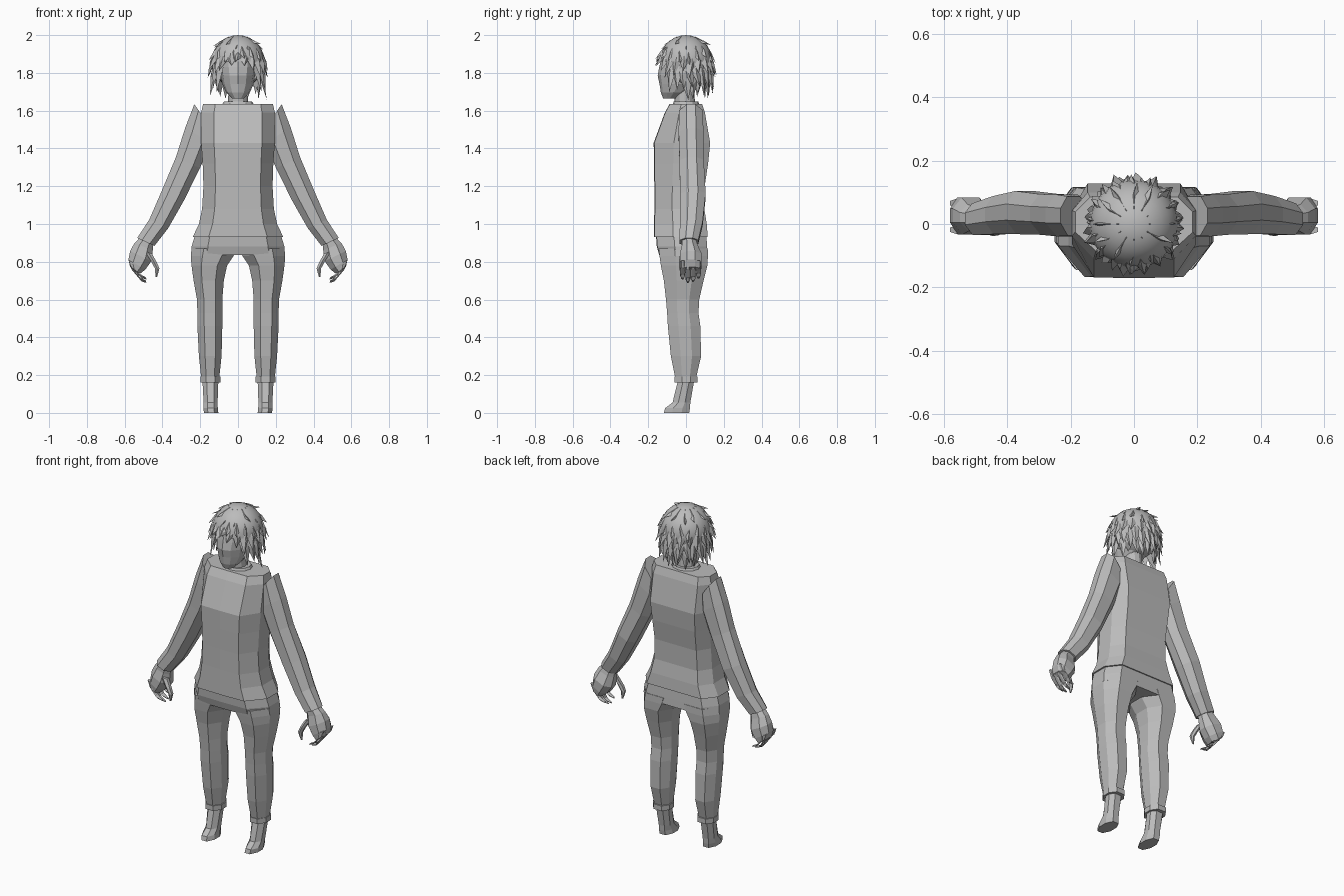
import bpy, bmesh, math, random
from mathutils import Vector

random.seed(4)
grey = bpy.data.materials.new("plain grey")
grey.diffuse_color = (0.5, 0.5, 0.5, 1)

# cross-sections (unit half-width, unit half-depth)
OCT = [(.45, -1), (1, -.35), (1, .4), (.5, 1), (-.5, 1), (-1, .4), (-1, -.35), (-.45, -1)]
BODY = [(0, -1.02), (.65, -1), (1, -.3), (1, .45), (.75, 1), (-.75, 1), (-1, .45), (-1, -.3), (-.65, -1)]
ROUND = [(math.sin(math.radians(a)), -math.cos(math.radians(a))) for a in range(0, 360, 30)]
HEX = [(math.sin(math.radians(a)), -math.cos(math.radians(a))) for a in range(0, 360, 60)]


def finish(name, bm, mirror=False):
    bmesh.ops.recalc_face_normals(bm, faces=bm.faces)
    me = bpy.data.meshes.new(name)
    bm.to_mesh(me)
    bm.free()
    me.materials.append(grey)
    ob = bpy.data.objects.new(name, me)
    bpy.context.collection.objects.link(ob)
    if mirror:
        ob.modifiers.new("mirror", 'MIRROR').use_mirror_merge = False
    return ob


def loft(name, profile, sections, mirror=False):
    """Skin rings given as (x, y, z, half width, half depth, tilt degrees)."""
    bm = bmesh.new()
    rings = []
    for x, y, z, a, b, *t in sections:
        t = math.radians(t[0]) if t else 0
        rings.append([bm.verts.new((x + u * a * math.cos(t), y + v * b, z + u * a * math.sin(t)))
                      for u, v in profile])
    n = len(profile)
    for r, s in zip(rings, rings[1:]):
        for i in range(n):
            bm.faces.new((r[i], r[(i + 1) % n], s[(i + 1) % n], s[i]))
    bm.faces.new(rings[0])
    bm.faces.new(rings[-1])
    return finish(name, bm, mirror)


# shirt body, hips
loft("shirt", BODY, [
    (0, 0, 1.635, .185, .085), (0, -.005, 1.59, .195, .105), (0, -.02, 1.43, .195, .148),
    (0, -.025, 1.32, .187, .142), (0, -.033, 1.2, .183, .132), (0, -.034, 1.08, .19, .131),
    (0, -.028, 1.0, .207, .138), (0, -.026, .93, .24, .141)])
loft("hips", BODY, [(0, -.025, .95, .225, .132), (0, -.02, .88, .246, .132), (0, -.012, .835, .248, .127)])
loft("collar", ROUND, [(0, 0, 1.62, .09, .075), (0, 0, 1.648, .075, .065)])

# trouser legs, cuffs and feet
loft("trouser_leg", OCT, [
    (.128, -.015, .87, .118, .13), (.137, -.012, .83, .113, .128), (.152, -.01, .78, .094, .123),
    (.155, -.012, .7, .08, .105), (.15, -.018, .6, .067, .088), (.149, -.017, .53, .066, .083),
    (.149, -.01, .46, .066, .086), (.147, 0, .3, .06, .08), (.147, -.002, .18, .047, .054)], True)
loft("ankle_cuff", OCT, [(.146, 0, .192, .053, .062), (.146, 0, .162, .053, .062)], True)
loft("foot", OCT, [
    (.146, 0, .17, .042, .043), (.145, -.024, .055, .037, .047),
    (.145, -.045, .025, .038, .066), (.142, -.05, 0, .038, .067)], True)

# sleeves
loft("sleeve", OCT, [
    (.19, .025, 1.575, .072, .062, 55), (.212, .027, 1.47, .078, .066, 30),
    (.265, .03, 1.325, .07, .064, 25), (.345, .036, 1.15, .064, .068, 25),
    (.42, .028, 1.0, .055, .06, 25), (.488, .015, .905, .05, .05, 25)], True)

# hands
loft("palm", OCT, [
    (.48, .015, .92, .036, .036, 25), (.5, .02, .88, .052, .042, 20),
    (.515, .025, .83, .062, .058, 25), (.535, .025, .785, .052, .058, 30),
    (.545, .025, .755, .032, .052, 35)], True)
for i, y in enumerate((-.018, .01, .038, .066)):
    drop = (0, .018, .012, -.005)[i]
    loft("finger_%d" % (i + 1), HEX, [
        (.558, y, .80, .026, .014, 20), (.55, y, .76 - drop / 2, .022, .014, 35),
        (.52, y, .725 - drop, .017, .013, 50), (.487, y, .71 - drop, .005, .006, 60)], True)
loft("thumb", HEX, [
    (.475, -.01, .85, .024, .02, 20), (.445, -.02, .80, .019, .018, 15),
    (.428, -.022, .765, .014, .014, 0), (.432, -.018, .72, .005, .005, -10)], True)

# neck and head
loft("neck", ROUND, [(0, -.005, 1.61, .055, .055), (0, -.01, 1.75, .048, .05)])
loft("head", ROUND, [
    (0, -.085, 1.665, .032, .036), (0, -.065, 1.695, .062, .068), (0, -.04, 1.74, .082, .1),
    (0, -.03, 1.785, .09, .12), (0, -.02, 1.83, .098, .122), (0, -.01, 1.89, .1, .118),
    (0, 0, 1.95, .07, .08)])

# hair cap, open over the face
bm = bmesh.new()
bmesh.ops.create_uvsphere(bm, u_segments=24, v_segments=14, radius=.14)
bmesh.ops.translate(bm, verts=bm.verts, vec=(0, 0, 1.86))
face_side = [f for f in bm.faces
             if f.calc_center_median().z < 1.87 and f.calc_center_median().y < -.045]
bmesh.ops.delete(bm, geom=face_side, context='FACES')
for f in bm.faces:
    f.smooth = True
finish("hair_cap", bm)

# hair locks: root height, root radius, tip height, tip radius, count, first allowed angle from front
LAYERS = [(1.985, .05, 1.935, .135, 12, 0), (1.95, .10, 1.86, .158, 17, 0),
          (1.91, .125, 1.79, .162, 21, 0), (1.85, .132, 1.705, .15, 24, 44),
          (1.80, .122, 1.675, .115, 20, 75)]
bm = bmesh.new()
for k, (z0, r0, z1, r1, n, gap) in enumerate(LAYERS):
    for i in range(n):
        ang = 2 * math.pi * (i + .5 * (k % 2)) / n
        front = math.degrees(abs((ang + math.pi) % (2 * math.pi) - math.pi))
        if front < gap:
            continue
        jit = random.uniform(-.02, .02)
        tip_z = z1 + jit
        if front < 45 and k > 1:                      # short fringe parted in the middle
            tip_z = 1.865 - .0016 * front
        if k > 2 and front < 100:                     # side locks hang straight
            r1_here = .148
        else:
            r1_here = r1
        twist = ang + random.uniform(-.12, .12)

        def pt(a, r, z):
            return Vector((math.sin(a) * r, -math.cos(a) * r, z))
        w = min(.5, .036 / r0)
        zm, rm = (z0 * .55 + tip_z * .45), max(r0, r1_here) + .004
        L, R = (bm.verts.new(pt(ang + s * w, r0 - .004, z0 - .02)) for s in (-1, 1))
        top = bm.verts.new(pt(ang, r0 - .002, z0 + .008))
        ridge = bm.verts.new(pt(ang, rm * .5 + r0 * .5 + .004, zm))
        tip = bm.verts.new(pt(twist, r1_here + random.uniform(-.006, .008), tip_z))
        for f in ((top, L, ridge), (top, ridge, R), (L, tip, ridge), (ridge, tip, R),
                  (R, tip, L), (top, R, L)):
            bm.faces.new(f)
finish("hair_locks", bm)
